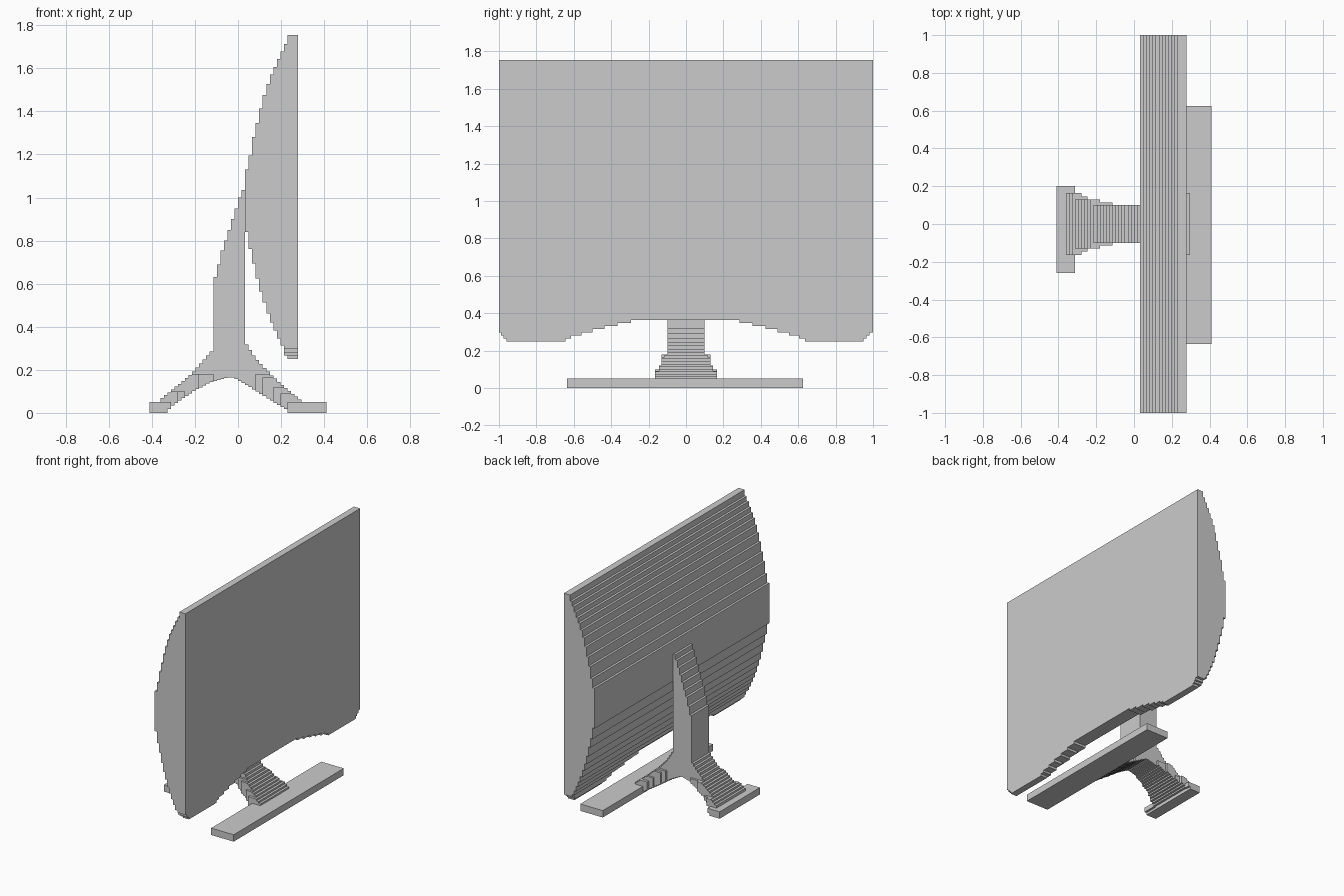
import bpy, bmesh

if "Cube" in bpy.data.objects:
    bpy.data.objects.remove(bpy.data.objects["Cube"])

D = 0.0164                      # width of one stair step


def X(k):
    return -0.41 + D * k


def prism(name, pts, lo, hi, axis='Y'):
    """Extrude a closed outline, (x, z) along Y or (y, z) along X."""
    bm = bmesh.new()
    clean = [p for i, p in enumerate(pts) if p != pts[i - 1]]
    vs = [bm.verts.new((a, lo, z) if axis == 'Y' else (lo, a, z)) for a, z in clean]
    face = bm.faces.new(vs)
    ext = bmesh.ops.extrude_face_region(bm, geom=[face])
    d = hi - lo
    bmesh.ops.translate(bm, vec=(0, d, 0) if axis == 'Y' else (d, 0, 0),
                        verts=[g for g in ext['geom'] if isinstance(g, bmesh.types.BMVert)])
    bmesh.ops.recalc_face_normals(bm, faces=bm.faces)
    me = bpy.data.meshes.new(name)
    bm.to_mesh(me)
    bm.free()
    ob = bpy.data.objects.new(name, me)
    bpy.context.collection.objects.link(ob)
    return ob


def stairs(edges, heights):
    """Step line: one flat tread between each pair of edges."""
    return [p for i, h in enumerate(heights) for p in ((edges[i], h), (edges[i + 1], h))]


def outline(edges, tops, bottoms):
    return stairs(edges, tops) + stairs(edges, bottoms)[::-1]


def lerp(table, x):
    for (x0, z0), (x1, z1) in zip(table, table[1:]):
        if x <= x1:
            return z0 + (z1 - z0) * max(0, x - x0) / (x1 - x0)
    return table[-1][1]


def box(name, x0, x1, y0, y1, z0, z1):
    return prism(name, [(x0, z0), (x1, z0), (x1, z1), (x0, z1)], y0, y1)


# Screen housing with a stepped, bulging back
tops = [1.131, 1.196, 1.28, 1.345, 1.414, 1.475, 1.526, 1.572, 1.607, 1.642, 1.679, 1.712, 1.755]
lows = [0.84, 0.76, 0.694, 0.625, 0.564, 0.513, 0.462, 0.42, 0.383, 0.346, 0.313, 0.267, 0.25]
edges = [X(k) for k in range(27, 39)] + [X(39), X(42)]
screen = prism("screen", outline(edges, tops, lows), -1, 1)

# Arched lower edge and nicked bottom corners
half = [0.29, 0.36, 0.43, 0.495, 0.555, 0.61, 0.64, 0.955, 0.97, 0.985, 1.1]
rise = [0.348, 0.331, 0.315, 0.298, 0.281, 0.266, 0.2, 0.266, 0.281, 0.298]
arch = [-h - 0.005 for h in half[::-1]] + [h - 0.005 for h in half]
cutter = prism("arch_cutter", stairs(arch, rise[::-1] + [0.365] + rise)
               + [(1.095, 0.1), (-1.105, 0.1)], -0.2, 0.6, 'X')
cutter.hide_render = True
mod = screen.modifiers.new("arch", 'BOOLEAN')
mod.operation, mod.solver, mod.object = 'DIFFERENCE', 'EXACT', cutter
bpy.context.view_layer.objects.active = screen
bpy.ops.object.modifier_apply(modifier=mod.name)
bpy.data.objects.remove(cutter)

# Stand: neck and both legs share one stepped outline
neck = [0.63, 0.69, 0.755, 0.80, 0.85, 0.90, 0.95, 1.0, 1.035]
upper_back = [(-0.37, 0.055), (-0.215, 0.18), (-0.115, 0.295)]
upper_front = [(0.03, 0.335), (0.085, 0.25), (0.15, 0.18), (0.215, 0.12), (0.29, 0.06)]
under = [(-0.33, 0.017), (-0.2, 0.105), (-0.12, 0.145), (-0.03, 0.168),
         (0.05, 0.125), (0.15, 0.06), (0.22, 0.017)]


def top(k):
    x = X(k + 0.5)
    if 18 <= k < 27:
        return neck[k - 18]
    return lerp(upper_back if k < 18 else upper_front, x)


def bottom(k):
    return 0.05 if k < 5 or k >= 39 else lerp(under, X(k + 0.5))


def stand_part(name, k0, k1, y0, y1, cap=2):
    ks = range(k0, k1)
    lo = [bottom(k) for k in ks]
    hi = [max(min(top(k), cap), b + 0.005) for k, b in zip(ks, lo)]
    return prism(name, outline([X(k) for k in range(k0, k1 + 1)], hi, lo), y0, y1)


stand_part("stand", 3, 43, -0.1, 0.1)

# Legs widen in layers towards the feet
layers = [(0.1, 0.115, 18, 0.18, 30, 0.18), (0.115, 0.13, 14, 0.18, 32, 0.165),
          (0.13, 0.145, 10, 0.1, 35, 0.12), (0.145, 0.165, 8, 0.1, 37, 0.09)]
for i, (a, b, back_end, back_cap, front_start, front_cap) in enumerate(layers):
    for side, (y0, y1) in (("left", (a, b)), ("right", (-b, -a))):
        stand_part(f"back_leg_flare_{side}_{i}", 3, back_end, y0, y1, back_cap)
        stand_part(f"front_leg_flare_{side}_{i}", front_start, 43, y0, y1, front_cap)

# Feet
box("back_foot", X(0), X(5), -0.26, 0.2, 0, 0.05)
box("back_foot_heel_left", X(5), X(6), 0.165, 0.2, 0.017, 0.05)
box("back_foot_heel_right", X(5), X(6), -0.26, -0.165, 0.017, 0.05)
box("front_foot", X(39), X(50), -0.635, 0.625, 0, 0.05)
